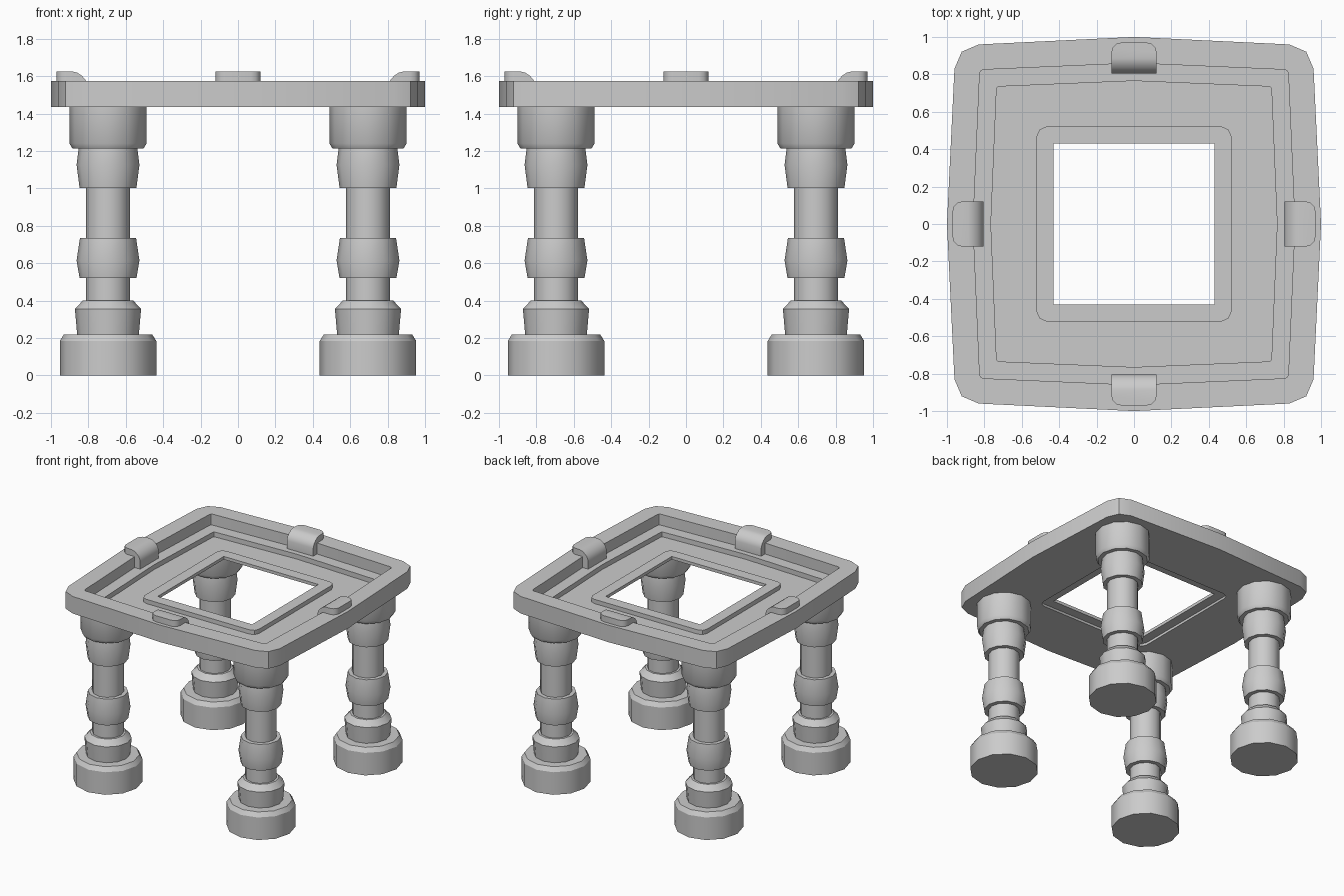
import bpy, bmesh, math

if "Cube" in bpy.data.objects:
    bpy.data.objects.remove(bpy.data.objects["Cube"])


def finish(name, bm):
    bmesh.ops.remove_doubles(bm, verts=bm.verts, dist=0.0005)
    bmesh.ops.recalc_face_normals(bm, faces=bm.faces)
    mesh = bpy.data.meshes.new(name)
    bm.to_mesh(mesh)
    bm.free()
    obj = bpy.data.objects.new(name, mesh)
    bpy.context.collection.objects.link(obj)
    bpy.ops.object.select_all(action='DESELECT')
    obj.select_set(True)
    bpy.context.view_layer.objects.active = obj
    bpy.ops.object.shade_smooth_by_angle(angle=math.radians(31))
    return obj


def outline(mid, ext, cut, z):
    """Square loop bowed out to mid, with corners cut in three points."""
    k = ext - 0.3 * cut
    quarter = [(mid, 0), (ext, ext - cut), (k, k), (ext - cut, ext)]
    pts = []
    for _ in range(4):
        pts += [(x, y, z) for x, y in quarter]
        quarter = [(-y, x) for x, y in quarter]
    return pts


def loft(bm, loops, closed):
    rows = [[bm.verts.new(p) for p in loop] for loop in loops]
    n = len(rows[0])
    pairs = list(zip(rows, rows[1:]))
    if closed:
        pairs.append((rows[-1], rows[0]))
    else:
        bm.faces.new(rows[0])
        bm.faces.new(rows[-1])
    for a, b in pairs:
        for i in range(n):
            j = (i + 1) % n
            bm.faces.new((a[i], a[j], b[j], b[i]))


# Seat frame: rim, stepped recess, raised lip round the hole, underside rebate
bm = bmesh.new()
sections = [
    (1.0, 0.96, 0.13, 1.435), (1.0, 0.96, 0.13, 1.575),
    (0.86, 0.825, 0.02, 1.575), (0.86, 0.825, 0.02, 1.485),
    (0.765, 0.735, 0.015, 1.485), (0.765, 0.735, 0.015, 1.445),
    (0.52, 0.52, 0.05, 1.445), (0.52, 0.52, 0.05, 1.48),
    (0.43, 0.43, 0.0, 1.48), (0.43, 0.43, 0.0, 1.455),
    (0.507, 0.507, 0.05, 1.455), (0.507, 0.507, 0.05, 1.435),
]
loft(bm, [outline(*s) for s in sections], True)
finish("seat_frame", bm)

# Turned legs: twelve-sided profile
LEG = [(0.258, 0), (0.258, 0.185), (0.235, 0.22), (0.165, 0.22),
       (0.177, 0.355), (0.135, 0.40), (0.118, 0.40), (0.118, 0.52),
       (0.152, 0.52), (0.168, 0.615), (0.150, 0.735), (0.118, 0.735),
       (0.118, 1.003), (0.152, 1.003), (0.168, 1.125), (0.157, 1.213),
       (0.19, 1.213), (0.206, 1.24), (0.206, 1.437)]
for side, sx in (("left", -1), ("right", 1)):
    for end, sy in (("front", -1), ("back", 1)):
        bm = bmesh.new()
        loops = [[(sx * 0.695 + r * math.cos(i * math.tau / 12),
                   sy * 0.695 + r * math.sin(i * math.tau / 12), z)
                  for i in range(12)] for r, z in LEG]
        loft(bm, loops, False)
        finish(f"{end}_{side}_leg", bm)

# Rim clips: hooked profile with rounded outer corners
CLIP = [(0.97, 1.57), (0.97, 1.625), (0.885, 1.625), (0.86, 1.619),
        (0.835, 1.602), (0.815, 1.58), (0.805, 1.55), (0.805, 1.485),
        (0.865, 1.485), (0.865, 1.57)]
for k, side in enumerate(("right", "back", "left", "front")):
    bm = bmesh.new()
    loft(bm, [[(r, w, z) for r, z in CLIP] for w in (-0.12, 0.12)], False)
    corners = [e for e in bm.edges
               if all(v.co.x > 0.96 for v in e.verts)
               and abs(e.verts[0].co.z - e.verts[1].co.z) > 0.01]
    bmesh.ops.bevel(bm, geom=corners, offset=0.05, segments=3,
                    profile=0.5, affect='EDGES')
    clip = finish(f"{side}_clip", bm)
    clip.rotation_euler.z = k * math.pi / 2
